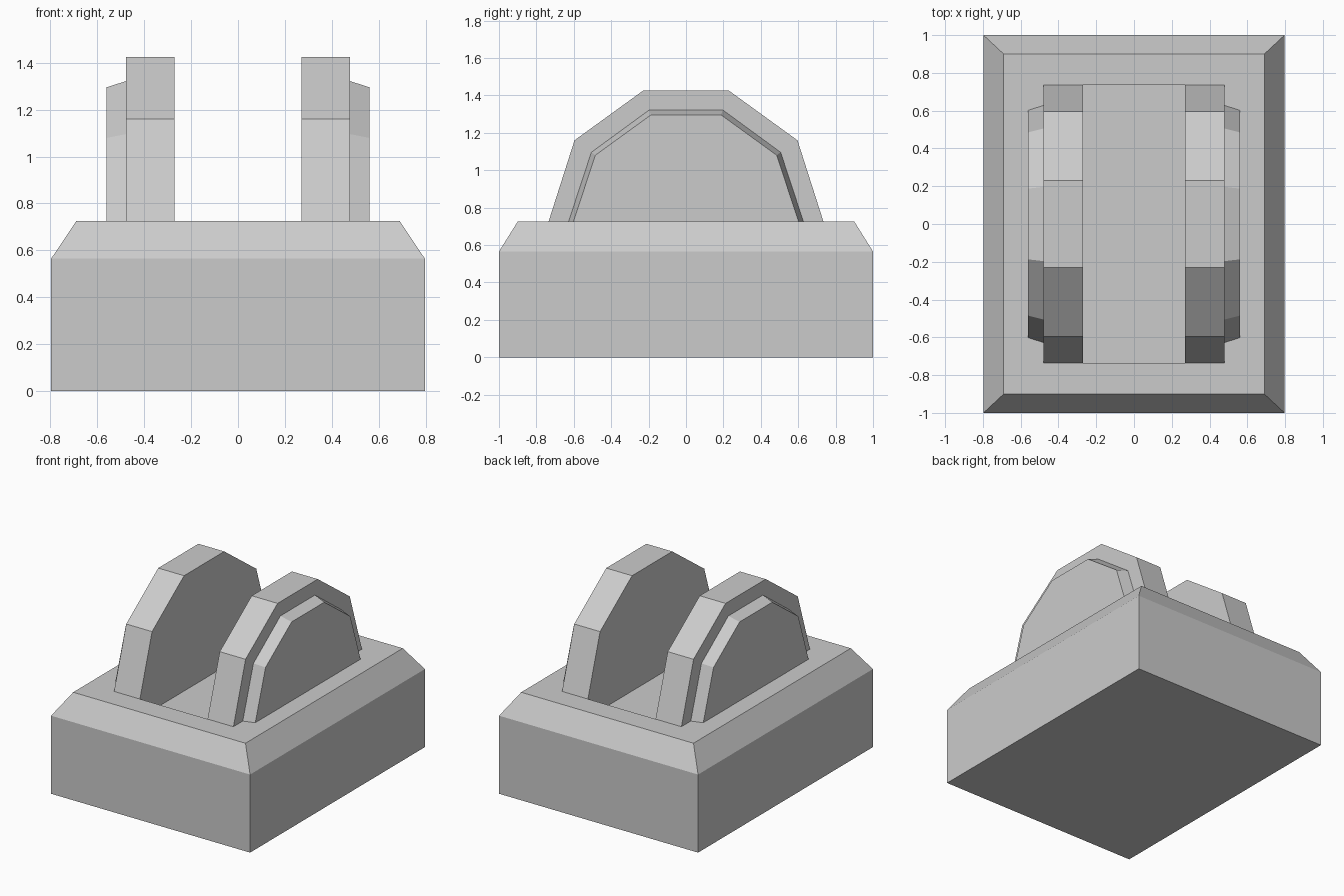
import bpy, bmesh

if "Cube" in bpy.data.objects:
    bpy.data.objects.remove(bpy.data.objects["Cube"])


def loft(name, rings):
    """Skin consecutive point rings and cap both ends."""
    bm = bmesh.new()
    loops = [[bm.verts.new(p) for p in ring] for ring in rings]
    n = len(rings[0])
    for a, b in zip(loops, loops[1:]):
        for i in range(n):
            j = (i + 1) % n
            bm.faces.new((a[i], a[j], b[j], b[i]))
    bm.faces.new(loops[0][::-1])
    bm.faces.new(loops[-1])
    bmesh.ops.recalc_face_normals(bm, faces=bm.faces)
    mesh = bpy.data.meshes.new(name)
    bm.to_mesh(mesh)
    bm.free()
    obj = bpy.data.objects.new(name, mesh)
    bpy.context.collection.objects.link(obj)
    return obj


def rect(x, y, z):
    return [(-x, -y, z), (x, -y, z), (x, y, z), (-x, y, z)]


def arch(x, half):
    """Symmetric arch in the y-z plane from its +y half, listed bottom to top."""
    pts = half + [(-y, z) for y, z in reversed(half)]
    return [(x, y, z) for y, z in pts]


TOP = 0.725

# Chamfered block with a shallow recess between the lugs
loft("base_block", [rect(0.797, 1.0, 0), rect(0.797, 1.0, 0.565),
                    rect(0.69, 0.9, TOP), rect(0.271, 0.735, TOP),
                    rect(0.271, 0.735, 0.59)])

# Facetted lugs and their tapered outer bosses
lug = [(0.735, TOP), (0.596, 1.16), (0.23, 1.425)]
boss_in = [(0.628, TOP), (0.506, 1.096), (0.197, 1.322)]
boss_out = [(0.602, TOP), (0.485, 1.08), (0.187, 1.296)]
for side, s in (("left", -1), ("right", 1)):
    loft(side + "_lug", [arch(s * 0.271, lug), arch(s * 0.478, lug)])
    loft(side + "_boss", [arch(s * 0.478, boss_in), arch(s * 0.56, boss_out)])
